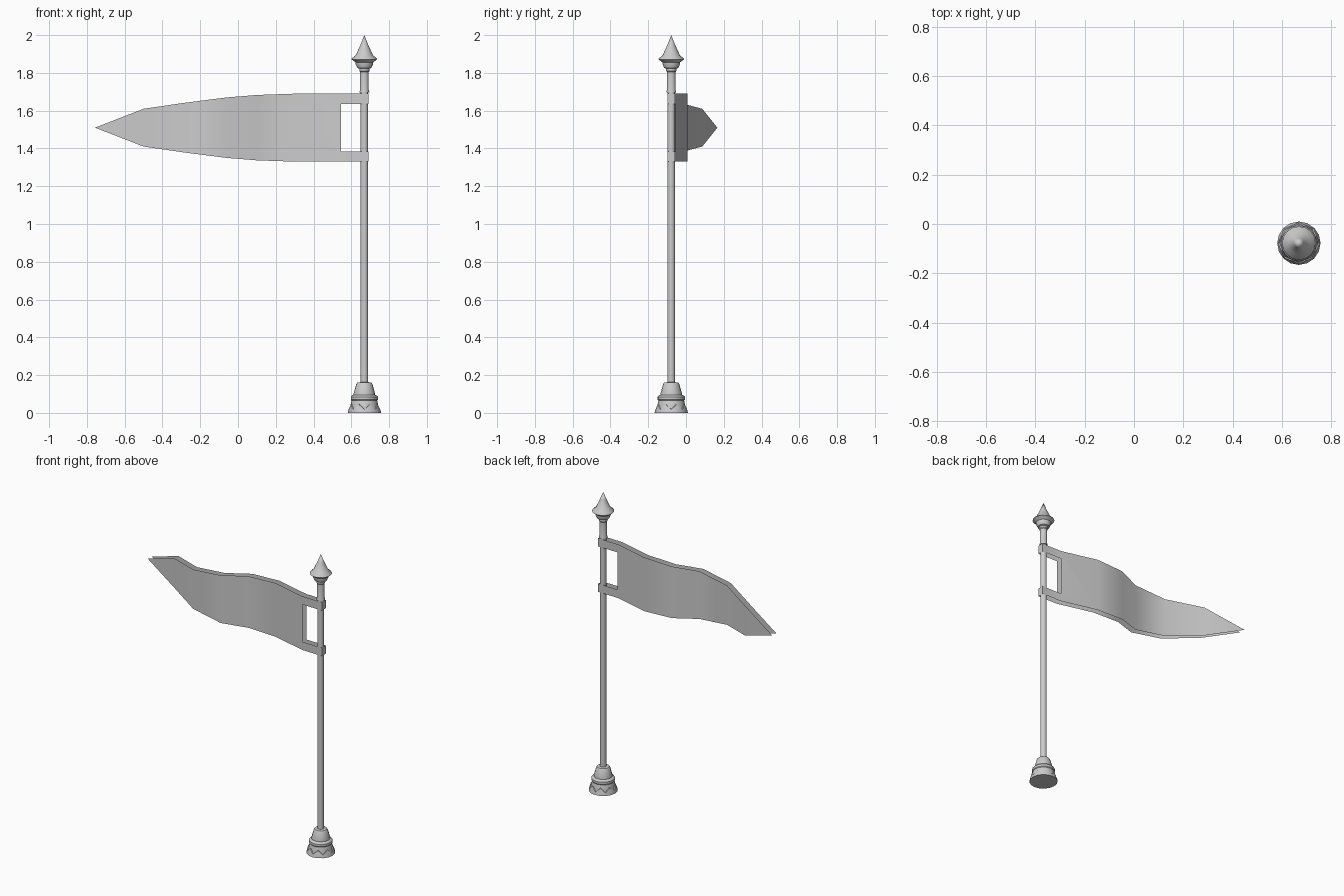
import bpy, bmesh, math
from math import cos, sin, pi, radians

if "Cube" in bpy.data.objects:
    bpy.data.objects.remove(bpy.data.objects["Cube"])

PX, PY = 0.669, -0.078      # pole axis


def finish(bm, name, angle=35, fix=True):
    if fix:
        bmesh.ops.recalc_face_normals(bm, faces=bm.faces)
    me = bpy.data.meshes.new(name)
    bm.to_mesh(me)
    bm.free()
    ob = bpy.data.objects.new(name, me)
    bpy.context.collection.objects.link(ob)
    bpy.ops.object.select_all(action='DESELECT')
    bpy.context.view_layer.objects.active = ob
    ob.select_set(True)
    bpy.ops.object.shade_smooth_by_angle(angle=radians(angle))
    return ob


def lathe(name, rings, n=16):
    """Surface of revolution; a ring is (r, z) or (r, z, r2, z2), which alternates into a zigzag."""
    bm = bmesh.new()
    prev = None
    for k in rings:
        ring = []
        for i in range(n):
            r, z = k[:2] if (i % 2 == 0 or len(k) == 2) else k[2:]
            a = 2 * pi * i / n
            ring.append(bm.verts.new((PX + r * cos(a), PY + r * sin(a), z)))
        if prev:
            for i in range(n):
                j = (i + 1) % n
                bm.faces.new((prev[i], prev[j], ring[j], ring[i]))
        else:
            bm.faces.new(ring[::-1])
        prev = ring
    bm.faces.new(prev)
    bmesh.ops.remove_doubles(bm, verts=bm.verts, dist=1e-5)
    return finish(bm, name)


# Slim shaft
lathe("pole", [(0.02, 0.14), (0.02, 1.72)])
# Thicker collar and spear finial
lathe("finial", [(0.026, 1.695), (0.026, 1.70), (0.023, 1.71), (0.023, 1.805), (0.027, 1.81),
                 (0.027, 1.822), (0.037, 1.826), (0.047, 1.848), (0.047, 1.856),
                 (0.068, 1.872), (0.066, 1.877), (0.046, 1.893), (0.02, 1.95), (0.0, 2.0)])
# Stepped foot
lathe("base", [(0.08, 0.0), (0.078, 0.02), (0.068, 0.065), (0.072, 0.07), (0.072, 0.085),
               (0.066, 0.092), (0.057, 0.096), (0.057, 0.102), (0.043, 0.152),
               (0.038, 0.16), (0.018, 0.163)])
# Flared skirt with a zigzag rim around the foot
lathe("base_skirt", [(0.088, 0.0), (0.087, 0.008), (0.084, 0.018, 0.077, 0.045),
                     (0.077, 0.02, 0.070, 0.047)])

# Flag: two parallel wavy sheets, (x, y, half height) around z = 1.51
MID, GAP = 1.51, 0.041
wave = [(0.692, -0.099, 0.18), (0.545, -0.096, 0.18), (0.30, -0.033, 0.18),
        (0.10, -0.035, 0.173), (-0.06, -0.098, 0.16), (-0.28, -0.076, 0.132),
        (-0.50, 0.045, 0.10), (-0.757, 0.125, 0.0)]
HOLE = 0.125                # half height of the window beside the pole

bm = bmesh.new()
sheets = []
for off in (0, GAP):
    cols = []
    for x, y, h in wave:
        hs = (-h, -HOLE, HOLE, h) if x > 0.5 else ((-h, h) if h else (0,))
        cols.append([bm.verts.new((x, y + off, MID + s)) for s in hs])
    sheets.append(cols)
    faces = []
    # straps reaching around the pole
    for k in (0, 2):
        faces.append((cols[1][k], cols[0][k], cols[0][k + 1], cols[1][k + 1]))
    # cloth
    faces.append((cols[2][0], *cols[1], cols[2][1]))
    for a, b in zip(cols[2:-1], cols[3:]):
        faces.append((b[0], a[0], a[1], b[1]) if len(b) == 2 else (b[0], a[0], a[1]))
    for f in faces:
        bm.faces.new(f if off == 0 else f[::-1])
# strap ends closing the loop behind the pole
front, back = sheets
for k in (0, 2):
    bm.faces.new((front[0][k], back[0][k], back[0][k + 1], front[0][k + 1]))
finish(bm, "flag", 50, fix=False)
